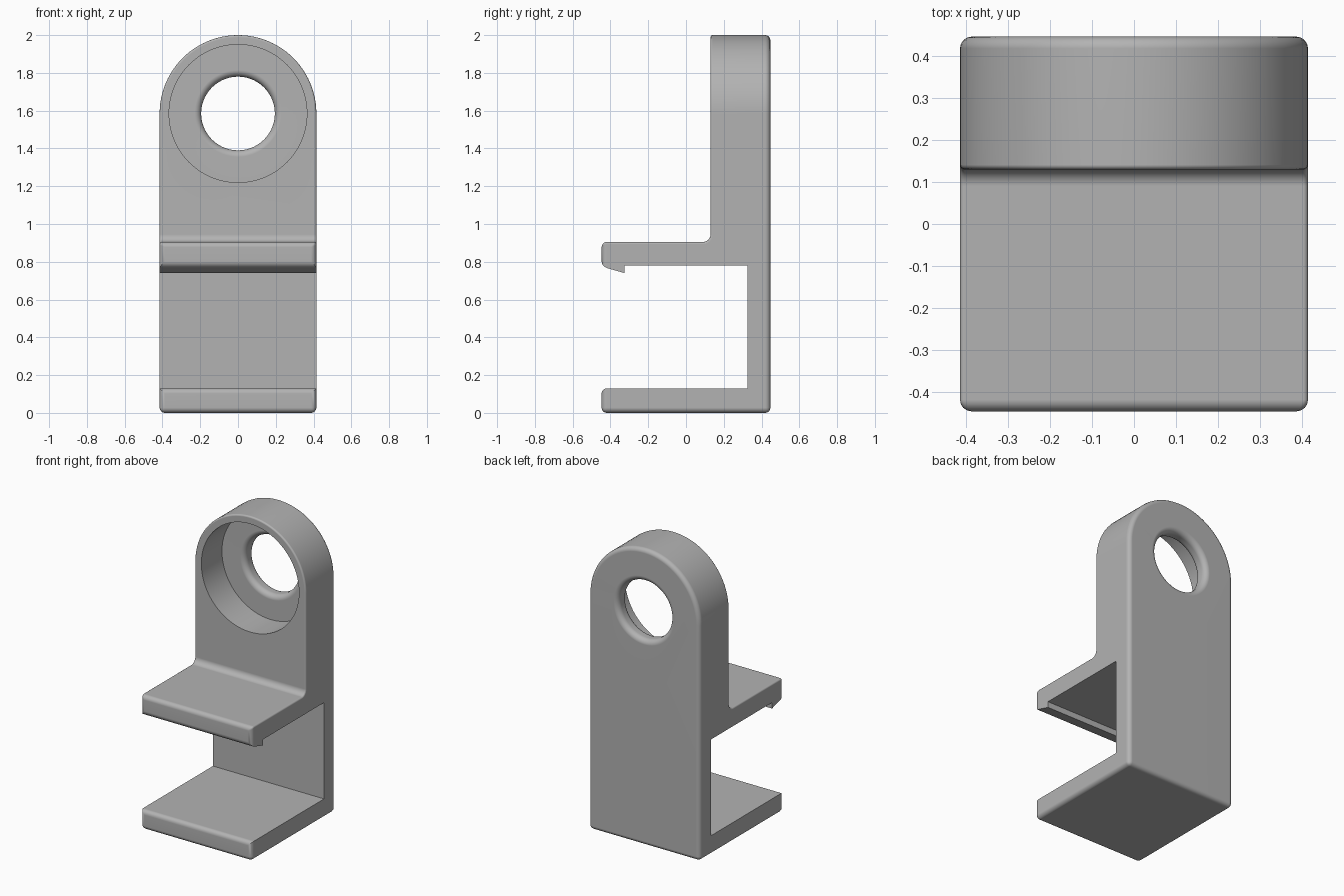
import bpy, bmesh, math

cube = bpy.data.objects.get("Cube")
if cube:
    bpy.data.objects.remove(cube, do_unlink=True)

W, D = 0.415, 0.447          # half width, half depth
FACE, TOP = 0.13, 0.905      # front of the upright, top of the upper jaw
HOLE_Z = 2 - W               # centre of the round head
FIL = 0.04                   # fillet between jaw and upright

grey = bpy.data.materials.new("plain grey")
grey.use_nodes = True
grey.diffuse_color = (0.45, 0.45, 0.45, 1)
grey.node_tree.nodes["Principled BSDF"].inputs["Base Color"].default_value = grey.diffuse_color


def make_object(name, bm):
    bmesh.ops.recalc_face_normals(bm, faces=bm.faces)
    mesh = bpy.data.meshes.new(name)
    bm.to_mesh(mesh)
    bm.free()
    mesh.materials.append(grey)
    obj = bpy.data.objects.new(name, mesh)
    bpy.context.collection.objects.link(obj)
    return obj


def arc(cx, cy, r, start, end, n):
    angles = [math.radians(start + (end - start) * i / n) for i in range(n + 1)]
    return [(cx + r * math.cos(a), cy + r * math.sin(a)) for a in angles]


# Side profile of the bracket (y, z), up to the start of the round head
profile = [(-D, 0), (D, 0), (D, HOLE_Z), (FACE, HOLE_Z)]
profile += arc(FACE - FIL, TOP + FIL, FIL, 0, -90, 6)
profile += [(-D, TOP), (-D, 0.775), (-0.325, 0.74), (-0.325, 0.78),
            (0.325, 0.78), (0.325, 0.13), (-D, 0.13)]

bm = bmesh.new()
sides = [[bm.verts.new((x, y, z)) for y, z in profile] for x in (W, -W)]
for loop in sides:
    bm.faces.new(loop)
count = len(profile)
for i in range(count):
    j = (i + 1) % count
    if i != 2:               # left open for the round head
        bm.faces.new((sides[0][i], sides[0][j], sides[1][j], sides[1][i]))

# Round head: two half discs joined by an arched wall
arch = arc(0, HOLE_Z, W, 0, 180, 48)[1:-1]
rims = []
for index, y in ((2, D), (3, FACE)):
    rim = [sides[0][index]] + [bm.verts.new((x, y, z)) for x, z in arch] + [sides[1][index]]
    bm.faces.new(rim)
    rims.append(rim)
for i in range(len(arch) + 1):
    bm.faces.new((rims[0][i], rims[0][i + 1], rims[1][i + 1], rims[1][i]))
seams = [bm.edges.get((r[0], r[-1])) for r in rims]
bmesh.ops.dissolve_edges(bm, edges=seams, use_verts=False)
bmesh.ops.recalc_face_normals(bm, faces=bm.faces)

# Edge rounding: broad on the outer shell, fine on the upright's front rim
weight = bm.edges.layers.float.new("bevel_weight_edge")
for e in bm.edges:
    if e.calc_face_angle(0) < math.radians(30):
        continue
    a, b = (v.co for v in e.verts)

    def both(axis, value):
        return abs(a[axis] - value) < 1e-4 and abs(b[axis] - value) < 1e-4

    if both(1, D) or both(1, -D) or both(2, 0):
        e[weight] = 1.0
    elif min(a.z, b.z) > TOP - 1e-4 and max(a.y, b.y) < FACE + 1e-4:
        e[weight] = 0.4
bracket = make_object("clamp_bracket", bm)

bevel = bracket.modifiers.new("rounding", "BEVEL")
bevel.limit_method = "WEIGHT"
bevel.width = 0.028
bevel.segments = 4

# Turned cutter: wide recess, then a hole with rounded mouths (radius, y)
R, LIP, FLOOR = 0.195, 0.035, 0.35
turned = [(0, 0), (0.365, 0), (0.365, FLOOR)]
turned += arc(R + LIP, FLOOR + LIP, LIP, 270, 180, 6)
turned += arc(R + LIP, D - LIP, LIP, 180, 90, 6)
turned += [(R + LIP, D + 0.1), (0, D + 0.1)]
bm = bmesh.new()
verts = [bm.verts.new((r, y, HOLE_Z)) for r, y in turned]
edges = [bm.edges.new(pair) for pair in zip(verts, verts[1:])]
bmesh.ops.spin(bm, geom=verts + edges, cent=(0, 0, HOLE_Z), axis=(0, 1, 0),
               angle=math.tau, steps=72, use_merge=True)
bmesh.ops.remove_doubles(bm, verts=bm.verts, dist=1e-5)
cutter = make_object("bore_cutter", bm)
cutter.hide_render = True

cut = bracket.modifiers.new("bore", "BOOLEAN")
cut.operation = "DIFFERENCE"
cut.solver = "EXACT"
cut.object = cutter

bpy.ops.object.select_all(action="DESELECT")
bracket.select_set(True)
bpy.context.view_layer.objects.active = bracket
for name in ("rounding", "bore"):
    bpy.ops.object.modifier_apply(modifier=name)
bpy.data.objects.remove(cutter, do_unlink=True)
bpy.ops.object.shade_smooth_by_angle(angle=math.radians(35))

# Keep the large flat faces evenly shaded
flat = bracket.modifiers.new("even_shading", "WEIGHTED_NORMAL")
flat.keep_sharp = True
